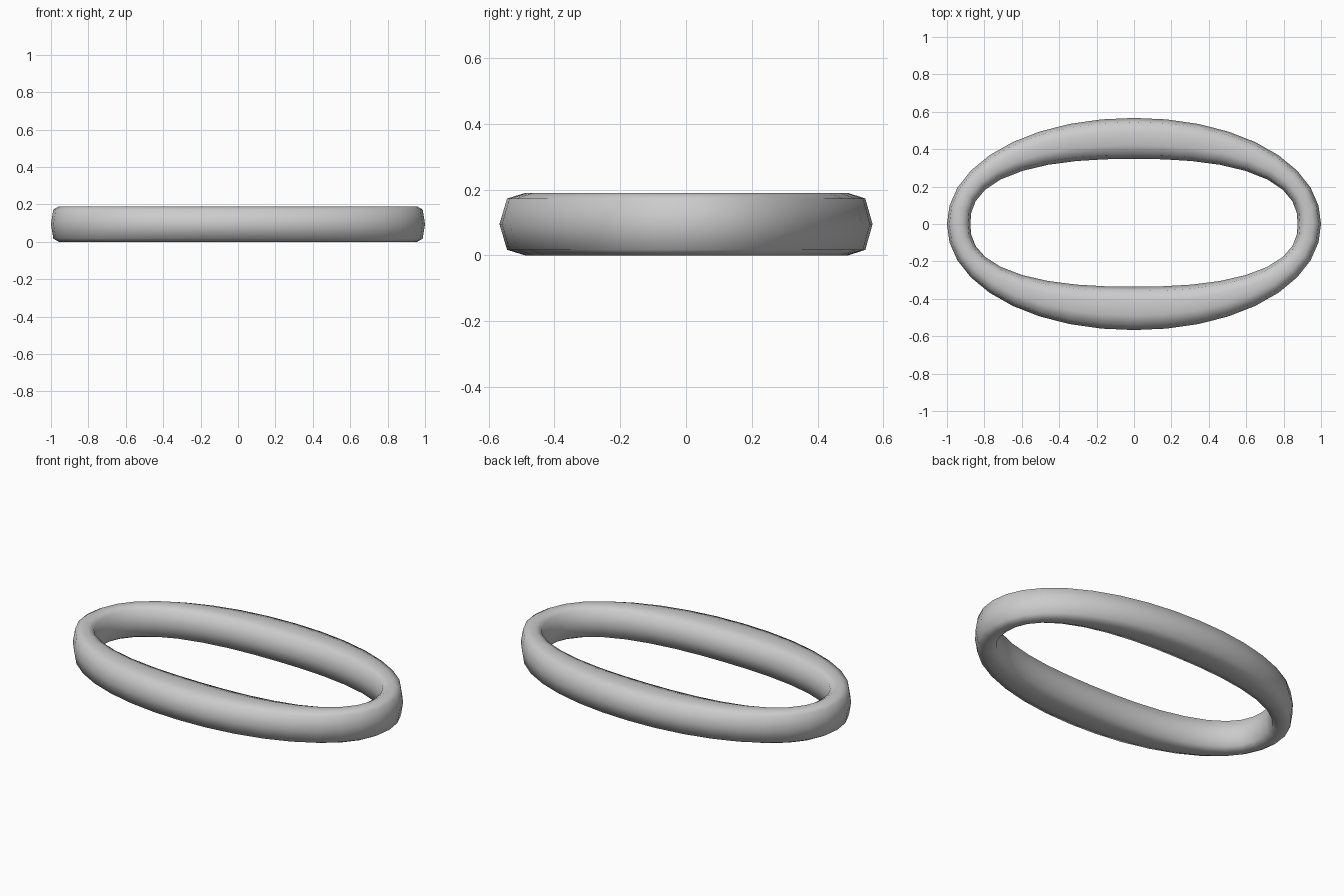
import bpy, bmesh
from math import sin, cos, tau

if "Cube" in bpy.data.objects:
    bpy.data.objects.remove(bpy.data.objects["Cube"])

SEGMENTS = 36
HEIGHT = 0.19
# Cross-section: (0 = inner wall .. 1 = outer wall, height fraction)
SECTION = [(1, .5), (.9, .91), (.66, 1), (.34, 1), (.1, .91),
           (0, .5), (.1, .09), (.34, 0), (.66, 0), (.9, .09)]


def superellipse(t, rx, ry, n):
    c, s = cos(t), sin(t)
    r = (abs(c) ** n + abs(s) ** n) ** (-1 / n)
    return rx * r * c, ry * r * s


# Oval band, thicker along the long sides than at the ends
bm = bmesh.new()
rings = []
for i in range(SEGMENTS):
    t = tau * i / SEGMENTS
    ox, oy = superellipse(t, 1.0, 0.567, 2.05)
    ix, iy = superellipse(t, 0.875, 0.348 if sin(t) > 0 else 0.335, 2.45)
    rings.append([bm.verts.new((ix + (ox - ix) * u, iy + (oy - iy) * u, HEIGHT * h))
                  for u, h in SECTION])

k = len(SECTION)
for i in range(SEGMENTS):
    a, b = rings[i], rings[(i + 1) % SEGMENTS]
    for j in range(k):
        bm.faces.new((a[j], b[j], b[(j + 1) % k], a[(j + 1) % k])).smooth = True
bmesh.ops.recalc_face_normals(bm, faces=bm.faces)

mesh = bpy.data.meshes.new("oval_ring")
bm.to_mesh(mesh)
bm.free()
bpy.context.collection.objects.link(bpy.data.objects.new("oval_ring", mesh))
